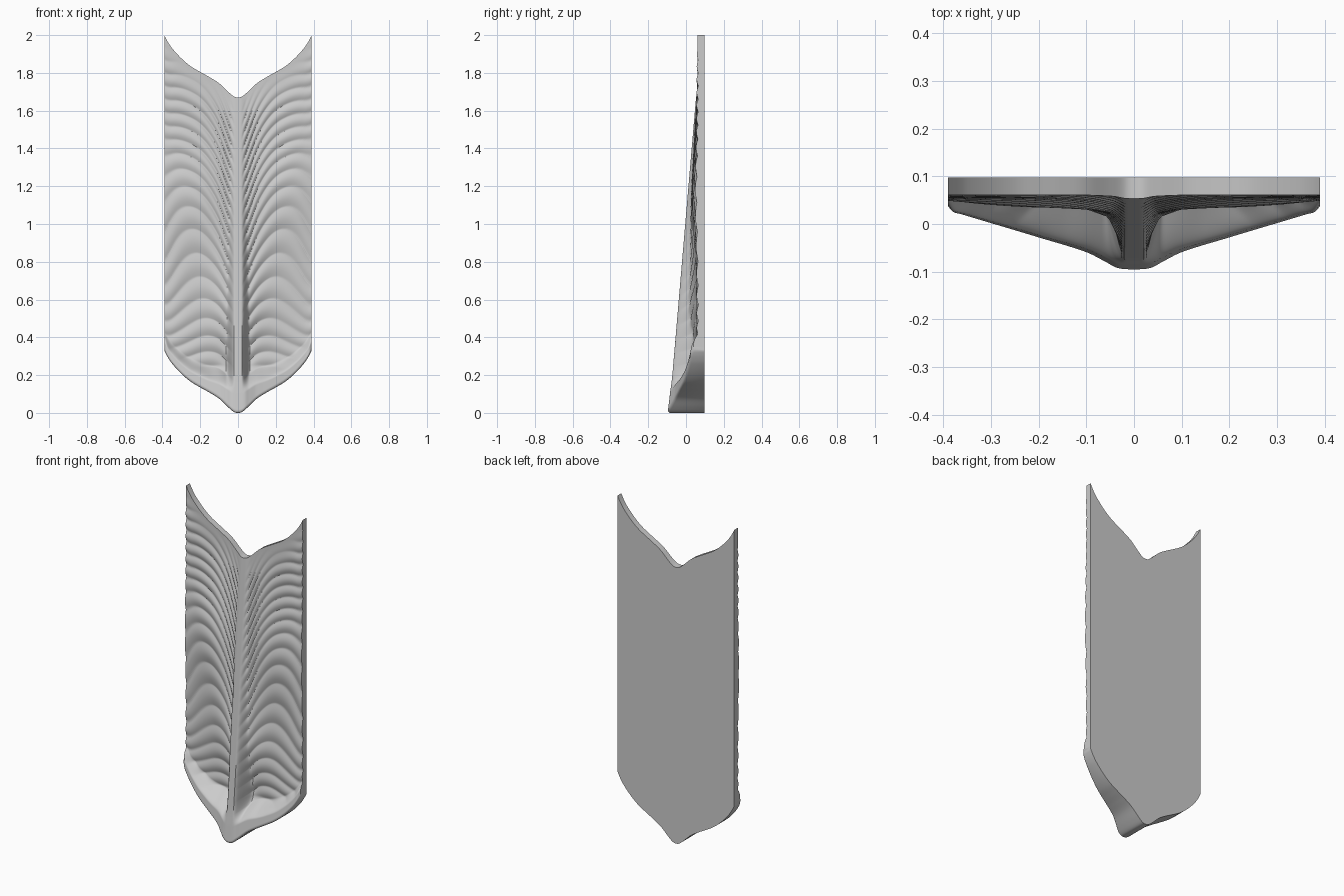
import bpy, bmesh, math

if "Cube" in bpy.data.objects:
    bpy.data.objects.remove(bpy.data.objects["Cube"])

NX, NZ = 150, 400           # grid resolution across and up
HALF, BACK, LENGTH = 0.39, 0.097, 1.67

# Edge outline, lip depth, lip height: (distance from centre, value)
OUTLINE = [(0, 0.0), (0.02, 0.004), (0.05, 0.028), (0.1, 0.075), (0.15, 0.107), (0.2, 0.135),
           (0.25, 0.165), (0.3, 0.207), (0.35, 0.262), (0.375, 0.3), (0.39, 0.33)]
LIP_Y = [(0, -0.097), (0.035, -0.094), (0.06, -0.081), (0.1, -0.061), (0.2, -0.030),
         (0.3, 0.0), (0.36, 0.018), (0.38, 0.024), (0.39, 0.036)]
LIP_H = [(0, 0.22), (0.05, 0.2), (0.15, 0.135), (0.25, 0.115), (0.39, 0.095)]


def curve(pts, x):
    """Smooth cubic interpolation through the points."""
    n = len(pts)
    def slope(i):
        a, b = pts[max(i - 1, 0)], pts[min(i + 1, n - 1)]
        return 0 if i == 0 else (b[1] - a[1]) / (b[0] - a[0])
    for i in range(n - 1):
        (x0, y0), (x1, y1) = pts[i], pts[i + 1]
        if x <= x1 or i == n - 2:
            d = x1 - x0
            t = (x - x0) / d
            return (y0 * (1 + 2 * t) * (1 - t) ** 2 + slope(i) * d * t * (1 - t) ** 2
                    + y1 * t * t * (3 - 2 * t) + slope(i + 1) * d * t * t * (t - 1))


def smooth(a, b, v):
    t = min(1, max(0, (v - a) / (b - a)))
    return t * t * (3 - 2 * t)


def front_y(x, s):
    """Depth of the front surface at distance x from centre, s above the lower edge."""
    u = x / HALF
    z = curve(OUTLINE, x) + s
    # tapering centre spine
    spine = min(0.06, -0.068 + (z - 0.25) * 0.0853)
    width = 0.042 - 0.014 * min(1, z / 1.6)
    core = 1 - smooth(width * 0.5, width * 1.6, x)
    shoulder = 0.62 * math.exp(-(x / 0.11) ** 1.4) * smooth(0.25, 0.6, z)
    rise = core + (1 - core) * shoulder
    # panel with a gentle swell at mid height
    swell = 0.02 * math.exp(-((z - 1.15) / 0.27) ** 2) * (0.4 + 0.6 * math.sin(math.pi * u))
    base = 0.061 - swell
    y = base + (min(spine, base) - base) * rise
    # sweeping feather ridges
    sweep = (0.05 + 0.42 * smooth(0.1, 1.2, s)) * (1 - (1 - u) ** 2)
    q = s + 0.33 * u * u - sweep - 0.02
    phase = 2 * math.pi * 14.5 * q
    amp = 0.0045 * (1 - core) * smooth(0.0, 0.2, LENGTH - s)
    y -= amp * (abs(math.sin(phase / 2)) * 2 - 1)
    # thick lip along the lower edge
    h = curve(LIP_H, x)
    lip = curve(LIP_Y, x) + 0.12 * s
    k = smooth(0.45 * h, 1.1 * h, s)
    y = lip * (1 - k) + y * k
    # rounded lower corner
    r = 0.018
    if s < r:
        y += r * (1 - math.sqrt(1 - (1 - s / r) ** 2)) * 0.7
    return y


# Front surface grid
bm = bmesh.new()
rows = []
for j in range(NZ + 1):
    s = LENGTH * (j / NZ) ** 1.1
    row = []
    for i in range(NX + 1):
        x = HALF * (2 * i / NX - 1)
        row.append(bm.verts.new((x, front_y(abs(x), s), curve(OUTLINE, abs(x)) + s)))
    rows.append(row)
for a, b in zip(rows, rows[1:]):
    for i in range(NX):
        bm.faces.new((a[i], a[i + 1], b[i + 1], b[i]))

# Side walls and flat back
rim = [e for e in bm.edges if e.is_boundary]
ext = bmesh.ops.extrude_edge_only(bm, edges=rim)["geom"]
for v in ext:
    if isinstance(v, bmesh.types.BMVert):
        v.co.y = BACK
bmesh.ops.holes_fill(bm, edges=[e for e in bm.edges if e.is_boundary], sides=0)
bmesh.ops.recalc_face_normals(bm, faces=bm.faces[:])

mesh = bpy.data.meshes.new("feathered_panel")
bm.to_mesh(mesh)
bm.free()
panel = bpy.data.objects.new("feathered_panel", mesh)
bpy.context.collection.objects.link(panel)
bpy.context.view_layer.objects.active = panel
panel.select_set(True)
bpy.ops.object.shade_smooth_by_angle(angle=math.radians(40))
